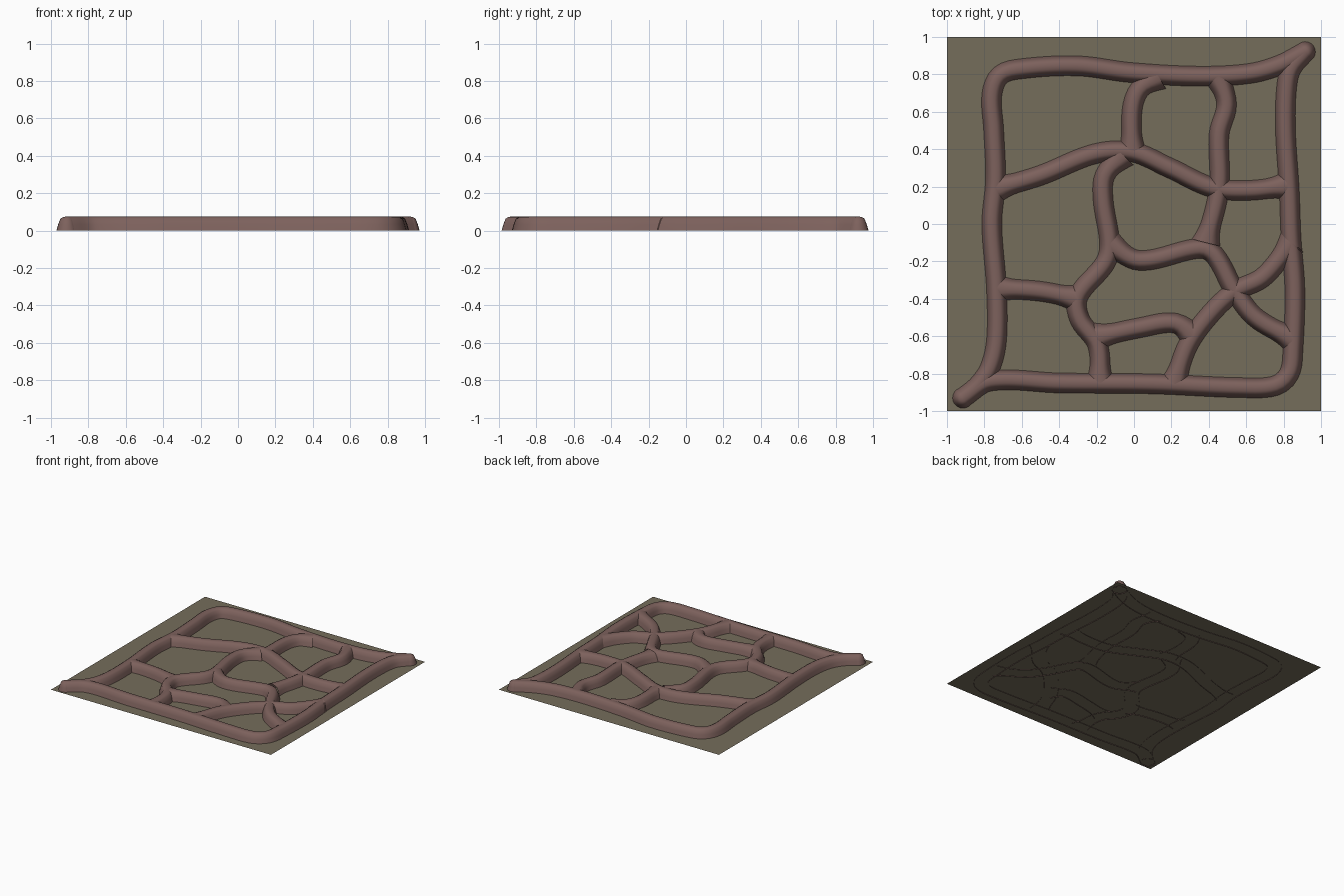
import bpy, bmesh, math
from mathutils import Vector

if "Cube" in bpy.data.objects:
    bpy.data.objects.remove(bpy.data.objects["Cube"])

HEIGHT = 0.075
# ridge cross-section: (side offset, height)
HALF = [(0.056, 0.0), (0.046, 0.034), (0.034, 0.064), (0.018, 0.073)]
PROFILE = [(-s, z) for s, z in HALF] + [(0, HEIGHT)] + HALF[::-1]


def material(name, rgb):
    m = bpy.data.materials.new(name)
    m.diffuse_color = (*rgb, 1)
    m.use_nodes = True
    m.node_tree.nodes["Principled BSDF"].inputs["Base Color"].default_value = m.diffuse_color
    return m


ground_mat = material("olive ground", (0.178, 0.153, 0.104))
ridge_mat = material("clay ridge", (0.205, 0.120, 0.108))


def finish(bm, name, mat, smooth=True):
    me = bpy.data.meshes.new(name)
    bm.to_mesh(me)
    bm.free()
    ob = bpy.data.objects.new(name, me)
    bpy.context.collection.objects.link(ob)
    me.materials.append(mat)
    for p in me.polygons:
        p.use_smooth = smooth
    return ob


def spline(pts, step=0.025):
    """Rounded path through the points (Catmull-Rom)."""
    p = [Vector(q) for q in pts]
    p = [2 * p[0] - p[1]] + p + [2 * p[-1] - p[-2]]
    out = []
    for a, b, c, d in zip(p, p[1:], p[2:], p[3:]):
        n = max(3, int((c - b).length / step))
        m0 = (c - a) / ((c - a).length) * (c - b).length
        m1 = (d - b) / ((d - b).length) * (c - b).length
        for i in range(n):
            t = i / n
            out.append(b * (2*t**3 - 3*t**2 + 1) + m0 * (t**3 - 2*t**2 + t)
                       + c * (3*t**2 - 2*t**3) + m1 * (t**3 - t**2))
    return out + [p[-2]]


def ridge(name, pts, flare=True):
    """Sweep the profile along the path, widening where it joins others."""
    path = spline(pts)
    n = len(path)
    bm = bmesh.new()
    rows = []
    for i, c in enumerate(path):
        t = (path[min(i + 1, n - 1)] - path[max(i - 1, 0)]).normalized()
        side = Vector((t.y, -t.x))
        w = 0.97
        if flare:
            d = min((c - path[0]).length, (c - path[-1]).length)
            w += 0.45 * max(0, 1 - d / 0.12) ** 2
        rows.append([bm.verts.new((c.x + side.x * s * w, c.y + side.y * s * w, z))
                     for s, z in PROFILE])
    for r0, r1 in zip(rows, rows[1:]):
        for j in range(len(PROFILE) - 1):
            bm.faces.new((r0[j], r0[j + 1], r1[j + 1], r1[j]))
    bm.normal_update()
    if sum(f.normal.z for f in bm.faces) < 0:
        bmesh.ops.reverse_faces(bm, faces=bm.faces[:])
    return finish(bm, name, ridge_mat)


def tip(name, x, y, seg=20):
    """Rounded end: the half profile turned about its axis."""
    bm = bmesh.new()
    rings = [[bm.verts.new((x + s * math.cos(k * math.tau / seg),
                            y + s * math.sin(k * math.tau / seg), z))
              for k in range(seg)] for s, z in HALF]
    for r0, r1 in zip(rings, rings[1:]):
        for k in range(seg):
            bm.faces.new((r0[k], r0[(k + 1) % seg], r1[(k + 1) % seg], r1[k]))
    top = bm.verts.new((x, y, HEIGHT))
    for k in range(seg):
        bm.faces.new((rings[-1][k], rings[-1][(k + 1) % seg], top))
    return finish(bm, name, ridge_mat)


# ground sheet
bm = bmesh.new()
bm.faces.new([bm.verts.new((x, y, 0.004)) for x, y in
              ((-1, -1), (1, -1), (1, 1), (-1, 1))])
finish(bm, "ground", ground_mat, False)

# outer border, in two runs between opposite corners
ridge("border_left_top", [
    (-.915, -.93), (-.835, -.865), (-.77, -.77), (-.735, -.62), (-.735, -.35),
    (-.76, 0), (-.74, .24), (-.75, .5), (-.76, .69), (-.715, .795),
    (-.6, .83), (-.3, .845), (-.02, .81), (.35, .79), (.62, .805),
    (.78, .85), (.915, .92)], False)
ridge("border_right_bottom", [
    (.915, .92), (.84, .83), (.815, .72), (.81, .5), (.83, .18), (.84, -.08),
    (.86, -.35), (.85, -.67), (.83, -.8), (.755, -.865), (.57, -.875),
    (.1, -.855), (-.4, -.85), (-.77, -.84), (-.915, -.93)], False)
tip("corner_tip_low", -.915, -.93)
tip("corner_tip_high", .915, .92)

# inner ridges
ridge("cross_ridge", [
    (-.735, .19), (-.5, .26), (-.21, .375), (-.01, .385), (.19, .3),
    (.42, .195), (.62, .18), (.82, .205)])
ridge("top_middle_ridge", [(.13, .79), (.03, .72), (-.01, .61), (-.01, .385)])
ridge("top_right_ridge", [
    (.45, .79), (.495, .64), (.455, .48), (.455, .19), (.385, -.1)])
ridge("centre_left_ridge", [
    (-.06, .37), (-.155, .26), (-.165, .13), (-.13, -.11), (-.155, -.21),
    (-.3, -.39), (-.29, -.51), (-.195, -.645), (-.18, -.85)])
ridge("left_ridge", [(-.735, -.345), (-.5, -.36), (-.3, -.4)])
ridge("centre_low_ridge", [
    (-.13, -.11), (.03, -.195), (.35, -.13), (.43, -.165), (.54, -.36),
    (.65, -.5), (.85, -.615)])
ridge("diagonal_ridge", [
    (.845, -.1), (.69, -.285), (.54, -.36), (.41, -.48), (.29, -.645),
    (.215, -.855)])
ridge("low_link_ridge", [(-.2, -.605), (.03, -.555), (.22, -.53), (.32, -.6)])
